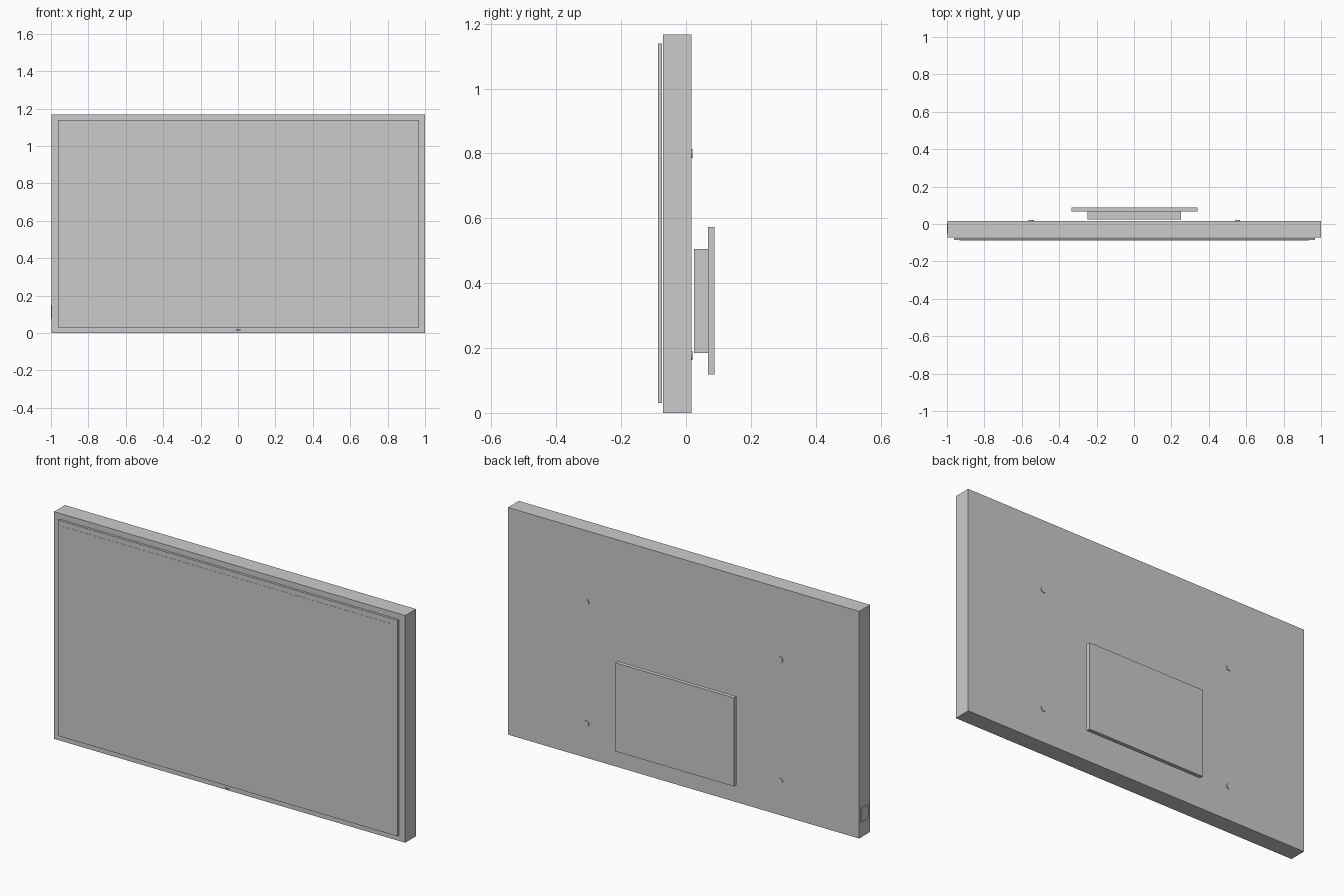
import bpy
import bmesh
import math
from mathutils import Matrix

if "Cube" in bpy.data.objects:
    bpy.data.objects.remove(bpy.data.objects["Cube"])


def add_mesh(name, bm):
    mesh = bpy.data.meshes.new(name)
    bm.to_mesh(mesh)
    bm.free()
    obj = bpy.data.objects.new(name, mesh)
    bpy.context.collection.objects.link(obj)
    return obj


def box(name, x, y, z):
    """Box from (min, max) ranges on each axis."""
    bm = bmesh.new()
    size = Matrix.Diagonal((x[1] - x[0], y[1] - y[0], z[1] - z[0], 1))
    centre = Matrix.Translation((sum(x) / 2, sum(y) / 2, sum(z) / 2))
    bmesh.ops.create_cube(bm, size=1, matrix=centre @ size)
    return add_mesh(name, bm)


def disc(name, x, y, z, radius):
    """Short cylinder along y, y is a (min, max) range."""
    bm = bmesh.new()
    place = Matrix.Translation((x, sum(y) / 2, z)) @ Matrix.Rotation(math.pi / 2, 4, 'X')
    bmesh.ops.create_cone(bm, cap_ends=True, segments=32, radius1=radius,
                          radius2=radius, depth=y[1] - y[0], matrix=place)
    return add_mesh(name, bm)


# Main housing
box("housing", (-0.996, 1.0), (-0.071, 0.017), (0, 1.167))

# Display panel floating just in front, with a slightly raised glass
box("display_panel", (-0.963, 0.967), (-0.086, -0.074), (0.03, 1.139))
box("display_glass", (-0.932, 0.936), (-0.087, -0.086), (0.06, 1.113))

# Small indicator below the display
box("indicator", (-0.011, 0.013), (-0.0885, -0.0875), (0.014, 0.021))

# Rear mount block and cover plate
box("mount_block", (-0.248, 0.252), (0.025, 0.068), (0.185, 0.506))
box("mount_plate", (-0.335, 0.339), (0.068, 0.0885), (0.118, 0.573))

# Four mounting bosses on the back
for x in (-0.549, 0.553):
    for z in (0.177, 0.8):
        boss = disc("mounting_boss", x, (0.015, 0.0205), z, 0.014)
        bpy.context.view_layer.objects.active = boss
        boss.select_set(True)
        bpy.ops.object.shade_smooth_by_angle()
        boss.select_set(False)

# Connector panel on the side
box("side_connector", (-1.0, -0.99), (-0.052, 0.003), (0.078, 0.15))
